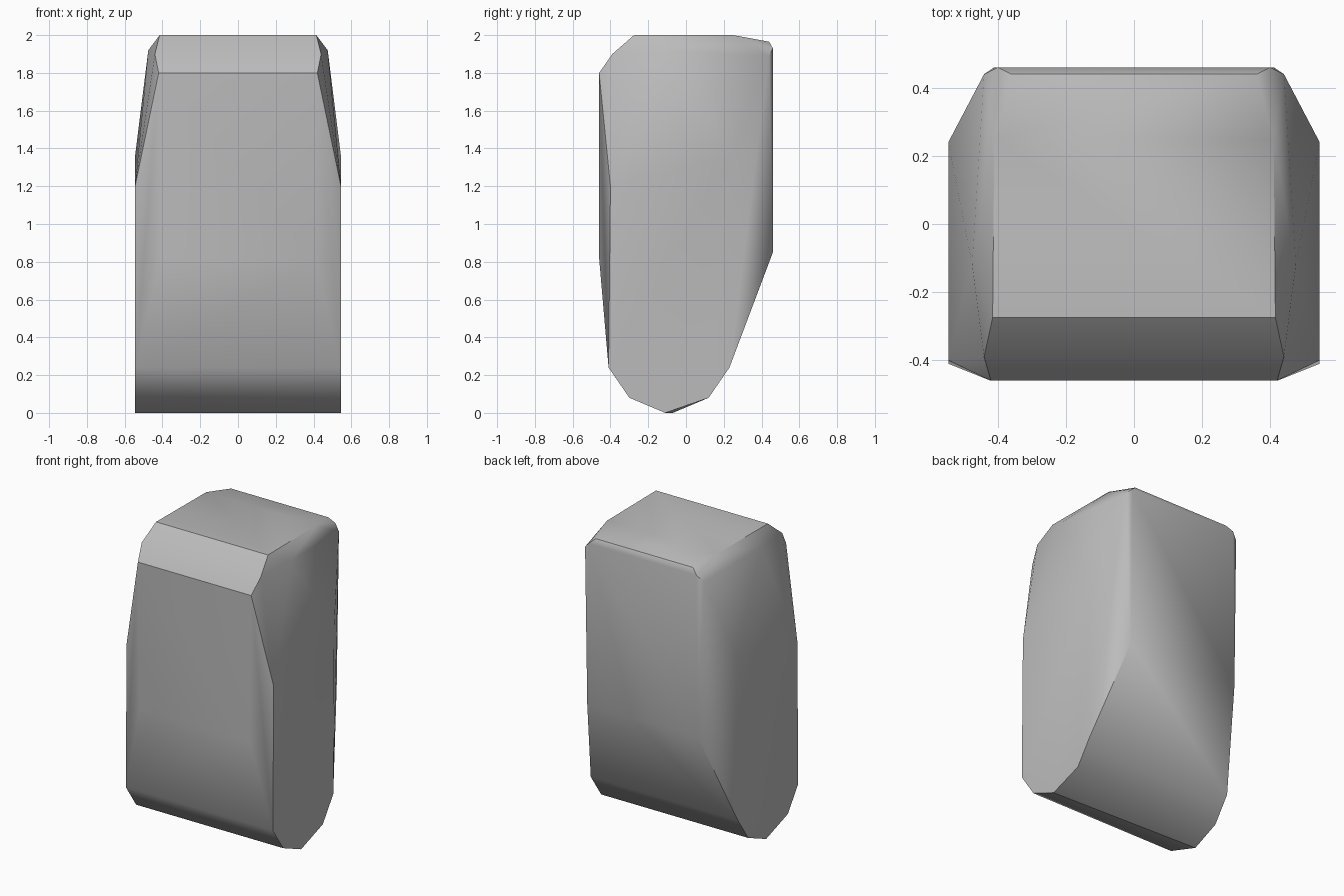
import bpy
import bmesh

cube = bpy.data.objects.get("Cube")
if cube:
    bpy.data.objects.remove(cube, do_unlink=True)

stone_grey = bpy.data.materials.new("stone_grey")
stone_grey.use_nodes = True
colour = (0.5, 0.5, 0.5, 1)
stone_grey.diffuse_color = colour
stone_grey.node_tree.nodes["Principled BSDF"].inputs["Base Color"].default_value = colour

HALF = 0.545  # half width of the slab

# Flat side outline (y, z), shared by both sides
side_outline = [(-0.40, 1.2), (-0.41, 0.24), (-0.30, 0.08),
                (0.12, 0.08), (0.23, 0.24), (0.24, 1.36)]

# Corners that are chamfered inward from the sides
inner_corners = [
    (0.415, -0.275, 2.0), (0.41, 0.25, 2.0), (0.36, 0.44, 1.965),  # top face
    (0.44, -0.39, 1.9), (0.475, -0.12, 1.92), (0.44, 0.44, 1.89),  # shoulder
    (0.42, -0.46, 1.8), (0.41, -0.46, 0.82),                       # front face
    (0.40, 0.46, 1.93), (0.41, 0.46, 0.85),                        # back face
]

# Chipped slab as the hull of its mirrored corners
bm = bmesh.new()
for side in (1, -1):
    for y, z in side_outline:
        bm.verts.new((side * HALF, y, z))
    for x, y, z in inner_corners:
        bm.verts.new((side * x, y, z))
    # Slightly skewed bottom ridge
    bm.verts.new((side * HALF, -0.09 - side * 0.02, 0))

hull = bmesh.ops.convex_hull(bm, input=bm.verts)
loose = {v for v in hull["geom_interior"] + hull["geom_unused"]
         if isinstance(v, bmesh.types.BMVert)}
bmesh.ops.delete(bm, geom=list(loose), context="VERTS")
bmesh.ops.dissolve_limit(bm, angle_limit=0.01, verts=bm.verts, edges=bm.edges)
bmesh.ops.recalc_face_normals(bm, faces=bm.faces)

mesh = bpy.data.meshes.new("stone_slab")
bm.to_mesh(mesh)
bm.free()
mesh.materials.append(stone_grey)
slab = bpy.data.objects.new("stone_slab", mesh)
bpy.context.collection.objects.link(slab)

# Smooth the gentle bends, keep the hard chips sharp
bpy.ops.object.select_all(action="DESELECT")
slab.select_set(True)
bpy.context.view_layer.objects.active = slab
bpy.ops.object.shade_smooth_by_angle(angle=0.6)
